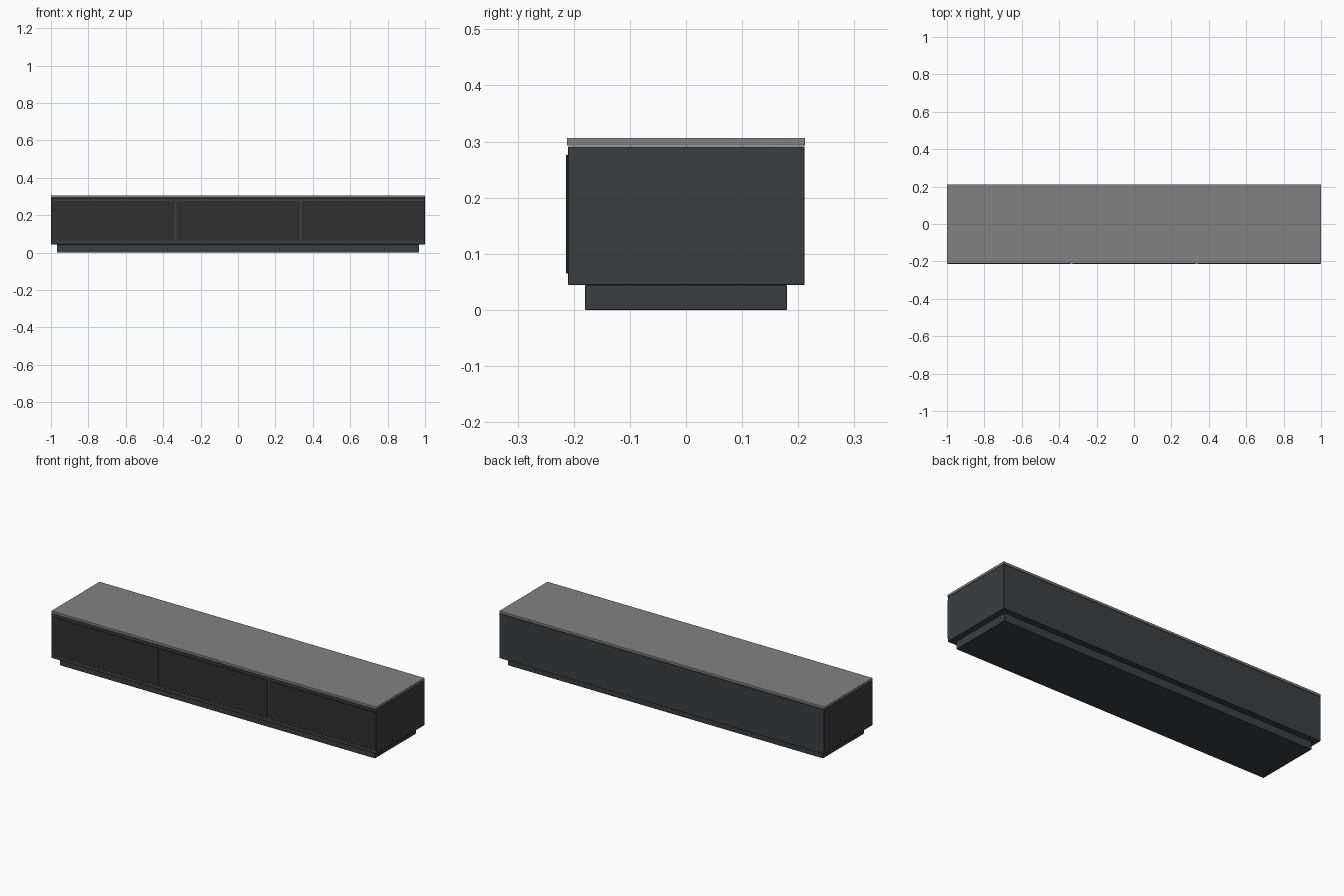
import bpy

if "Cube" in bpy.data.objects:
    bpy.data.objects.remove(bpy.data.objects["Cube"])


def material(name, rgb):
    m = bpy.data.materials.new(name)
    m.diffuse_color = (*rgb, 1)
    m.use_nodes = True
    m.node_tree.nodes["Principled BSDF"].inputs["Base Color"].default_value = m.diffuse_color
    return m


def box(name, x, y, z, mat, bevel=0.001, segments=1):
    """Bevelled box from (min, max) ranges."""
    r = (x, y, z)
    bpy.ops.mesh.primitive_cube_add(size=1, location=[(a + b) / 2 for a, b in r])
    ob = bpy.context.object
    ob.name = name
    ob.scale = [b - a for a, b in r]
    bpy.ops.object.transform_apply(location=False, rotation=False, scale=True)
    mod = ob.modifiers.new("Bevel", 'BEVEL')
    mod.width = bevel
    mod.segments = segments
    ob.data.materials.append(mat)
    return ob


carcass = material("dark_lacquer", (0.045, 0.047, 0.05))
front = material("black_front", (0.028, 0.028, 0.028))
glass = material("grey_glass", (0.22, 0.225, 0.22))

# Recessed plinth
box("plinth", (-0.968, 0.968), (-0.18, 0.18), (0, 0.044), carcass)

# Cabinet body
box("cabinet_body", (-0.999, 0.999), (-0.21, 0.2115), (0.044, 0.2915), carcass)

# Three drawer fronts with narrow gaps between them
gap = 0.010
width = (2 * 0.998 - 2 * gap) / 3
for i in range(3):
    x0 = -0.998 + i * (width + gap)
    box(f"drawer_front_{i + 1}", (x0, x0 + width), (-0.214, -0.208),
        (0.065, 0.276), front)

# Glass top with softened edges
top = box("glass_top", (-1, 1), (-0.2125, 0.2125), (0.2925, 0.3065), glass, 0.002, 2)
bpy.ops.object.shade_smooth_by_angle()
